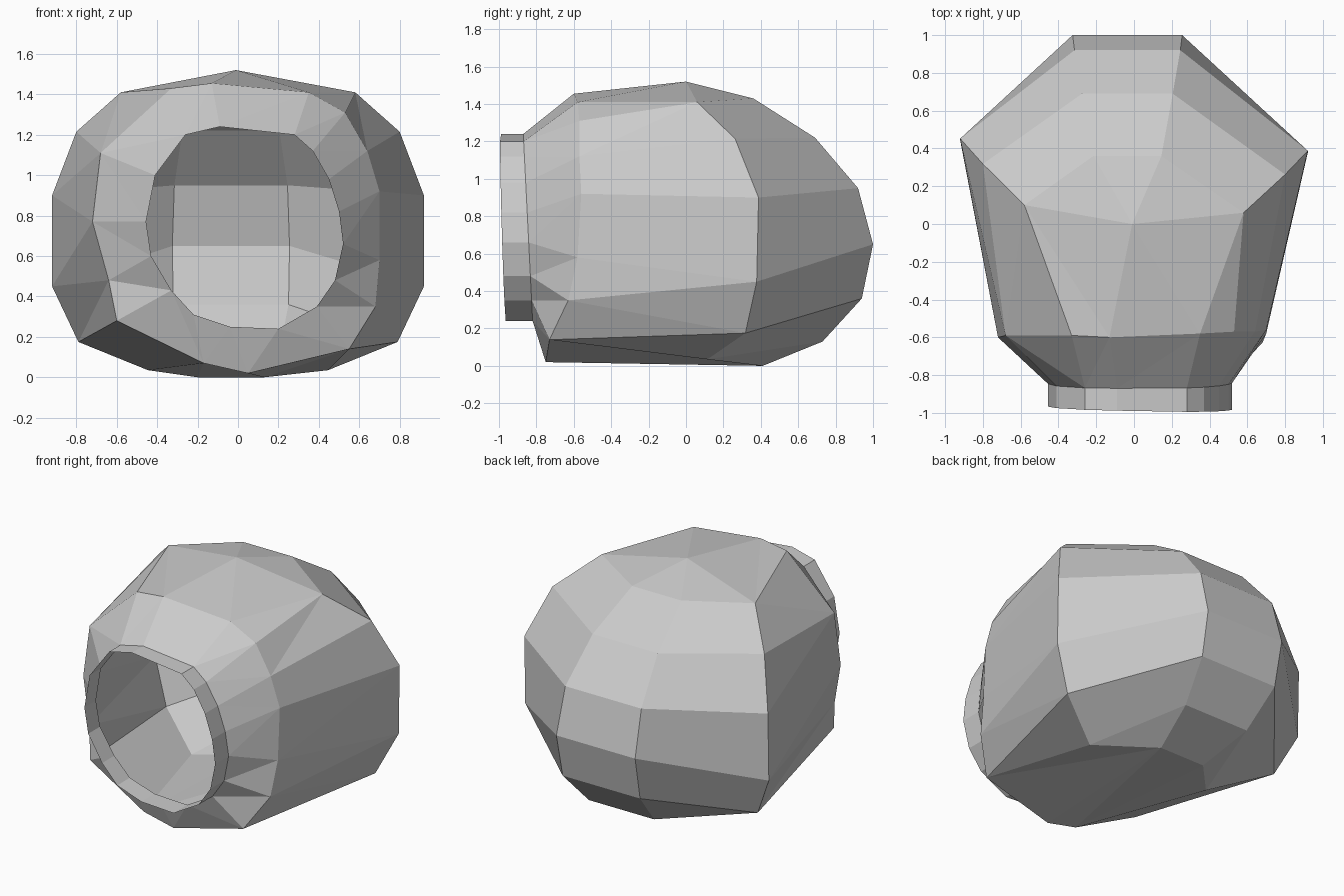
import bpy, bmesh, math

if "Cube" in bpy.data.objects:
    bpy.data.objects.remove(bpy.data.objects["Cube"])

bm = bmesh.new()
TAU = 2 * math.pi


def ring(points):
    return [bm.verts.new(p) for p in points]


def angle(v):
    # clockwise angle around the opening axis, zero at the top
    return math.atan2(v.co.x + 0.02, v.co.z - 0.72)


def unwrapped(loop):
    out = [angle(loop[0])]
    for v in loop[1:] + loop[:1]:
        out.append(out[-1] + (angle(v) - out[-1] + math.pi) % TAU - math.pi)
    return out


def zip_rings(a, b):
    # triangulated band between two rings, always advancing the one lagging behind
    ta, tb = unwrapped(a), unwrapped(b)
    i = j = 0
    while i < len(a) or j < len(b):
        va, vb = a[i % len(a)], b[j % len(b)]
        if j == len(b) or (i < len(a) and ta[i + 1] <= tb[j + 1]):
            bm.faces.new((va, a[(i + 1) % len(a)], vb))
            i += 1
        else:
            bm.faces.new((va, b[(j + 1) % len(b)], vb))
            j += 1


# Central strip down the back: half width, y, z
profile = [(0.18, 0.36, 1.43), (0.24, 0.69, 1.22), (0.28, 0.92, 0.95), (0.29, 1.0, 0.65),
           (0.285, 0.94, 0.36), (0.24, 0.73, 0.13), (0.165, 0.41, 0.0)]
right = ring([(w - 0.035, y, z) for w, y, z in profile])
left = ring([(-w - 0.035, y, z) for w, y, z in profile])
for i in range(6):
    bm.faces.new((right[i], left[i], left[i + 1], right[i + 1]))

# Widest ring: mirrored half, slightly skewed in y
half = [(0.58, 0.08, 1.41), (0.8, 0.29, 1.215), (0.92, 0.42, 0.9),
        (0.92, 0.41, 0.45), (0.79, 0.345, 0.175), (0.445, 0.13, 0.035)]
wide_r = ring([(x, y - 0.035 * x, z) for x, y, z in half])
wide_l = ring([(-x, y + 0.035 * x, z) for x, y, z in half])
crown = bm.verts.new((-0.01, 0, 1.52))
bm.faces.new((crown, left[0], right[0]))
for side, strip in ((wide_r, right), (wide_l, left)):
    bm.faces.new((crown, strip[0], side[0]))
    for i in range(5):
        bm.faces.new((side[i], strip[i], strip[i + 1], side[i + 1]))
    bm.faces.new((side[5], strip[5], strip[6]))
wide = [crown] + wide_r + [right[6], left[6]] + wide_l[::-1]

# Shoulder ring, clockwise from the top
shoulder = ring([(-0.13, -0.60, 1.455), (0.35, -0.58, 1.41), (0.53, -0.57, 1.31),
                 (0.64, -0.57, 1.12), (0.70, -0.56, 0.92), (0.70, -0.58, 0.58),
                 (0.68, -0.63, 0.35), (0.55, -0.73, 0.14), (0.05, -0.75, 0.02),
                 (-0.17, -0.75, 0.07), (-0.60, -0.70, 0.28), (-0.64, -0.65, 0.48),
                 (-0.72, -0.60, 0.77), (-0.68, -0.59, 1.11), (-0.33, -0.59, 1.43)])

# Short open collar around the mouth
mouth = [(-0.09, 1.24), (0.28, 1.20), (0.37, 1.12), (0.45, 0.98), (0.50, 0.82),
         (0.52, 0.66), (0.48, 0.48), (0.39, 0.35), (0.20, 0.24), (-0.04, 0.25),
         (-0.22, 0.31), (-0.33, 0.43), (-0.43, 0.60), (-0.455, 0.77), (-0.41, 1.0),
         (-0.26, 1.20)]
lip = ring([(x, -0.96 - 0.03 * (z - 0.24) - 0.02 * x, z) for x, z in mouth])
neck = ring([(x, -0.82 - 0.05 * (z - 0.24), z) for x, z in mouth])
for i in range(len(mouth)):
    bm.faces.new((lip[i - 1], lip[i], neck[i], neck[i - 1]))

zip_rings(wide, shoulder)
zip_rings(shoulder, neck)

bmesh.ops.recalc_face_normals(bm, faces=bm.faces)
mesh = bpy.data.meshes.new("hollow_shell")
bm.to_mesh(mesh)
bm.free()
shell = bpy.data.objects.new("hollow_shell", mesh)
bpy.context.collection.objects.link(shell)
